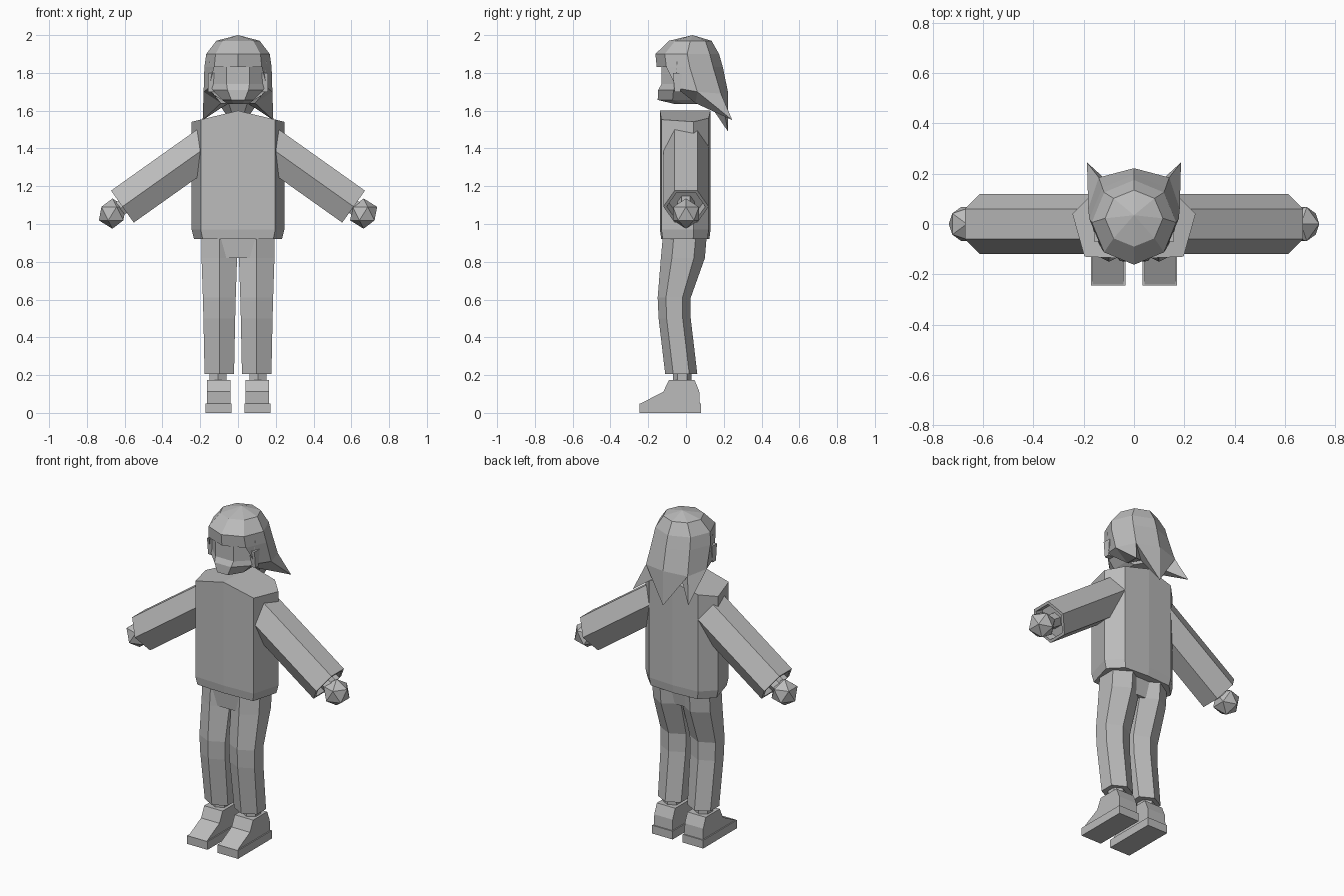
import bpy, bmesh, math
from mathutils import Vector

if "Cube" in bpy.data.objects:
    bpy.data.objects.remove(bpy.data.objects["Cube"])

grey = bpy.data.materials.new("plain_grey")
grey.diffuse_color = (0.5, 0.5, 0.5, 1)
grey.use_nodes = True
grey.node_tree.nodes["Principled BSDF"].inputs["Base Color"].default_value = grey.diffuse_color


def make(name, verts, faces):
    bm = bmesh.new()
    vs = [bm.verts.new(v) for v in verts]
    for f in faces:
        bm.faces.new([vs[i] for i in f])
    bmesh.ops.recalc_face_normals(bm, faces=bm.faces)
    me = bpy.data.meshes.new(name)
    bm.to_mesh(me)
    bm.free()
    me.materials.append(grey)
    ob = bpy.data.objects.new(name, me)
    bpy.context.collection.objects.link(ob)
    return ob


def bridge(rings, n):
    """Side faces between consecutive rings of n points."""
    return [(k * n + i, k * n + (i + 1) % n, (k + 1) * n + (i + 1) % n, (k + 1) * n + i)
            for k in range(rings - 1) for i in range(n)]


def loft(name, rings):
    n, m = len(rings[0]), len(rings)
    faces = bridge(m, n) + [tuple(range(n)), tuple(range((m - 1) * n, m * n))]
    return make(name, [p for r in rings for p in r], faces)


def oval(n, cx, rx, y0, y1, z, turn=0.0):
    """Ring of n points with the first one at the front (plus turn)."""
    cy, ry = (y0 + y1) / 2, (y1 - y0) / 2
    k = 1 / math.cos(math.pi / n) if turn or n == 6 else 1
    ky = k if turn else 1
    return [(cx + k * rx * math.sin(a), cy - ky * ry * math.cos(a), z)
            for a in (2 * math.pi * i / n + turn for i in range(n))]


def tube(name, a, b, r, n, recess=0.0):
    """Straight prism from a to b in the xz plane, optional hollow end."""
    a, b = Vector(a), Vector(b)
    d = (b - a).normalized()
    side = Vector((0, 1, 0))
    up = d.cross(side)

    def ring(c, rad):
        return [c + rad * (math.cos(t) * side + math.sin(t) * up)
                for t in (2 * math.pi * i / n for i in range(n))]
    rings = [ring(a, r), ring(b, r)]
    if recess:
        rings += [ring(b, r * 0.85), ring(b - d * recess, r * 0.8)]
    return loft(name, rings)


# Jacket: eight-sided, sloping shoulders, slightly tucked hem
half = [(0, -.138), (.197, -.13), (.245, .04), (.165, .12), (0, .13)]
section = half + [(-x, y) for x, y in half[3:0:-1]]
levels = [[(x * .95, y * .95, .92) for x, y in section],
          [(x, y, .97) for x, y in section],
          [(x, y, 1.6 - .24 * abs(x)) for x, y in section]]
make("jacket", [p for r in levels for p in r],
     bridge(3, 8) + [tuple(range(8)), (16, 17, 18, 19, 20), (16, 20, 21, 22, 23)])

# Pelvis filling the gap between the legs
loft("pelvis", [oval(4, 0, .09, -.11, .06, .82, math.pi / 4),
                oval(4, 0, .09, -.12, .08, .94, math.pi / 4)])

for s, side in ((1, "left"), (-1, "right")):
    # Trouser leg: hexagon with an edge to the front
    leg = [(.205, .078, -.11, .06), (.5, .084, -.145, .025), (.61, .087, -.15, .025),
           (.82, .094, -.133, .1), (.94, .095, -.122, .11)]
    loft(side + "_leg", [oval(6, s * .099, w, y0, y1, z) for z, w, y0, y1 in leg])
    # Ankle
    loft(side + "_ankle", [oval(6, s * .105, .045, -.07, .03, z) for z in (.15, .23)])
    # Shoe: sole plate and stepped upper
    for part, hw, prof in (
            ("_sole", .069, [(-.245, 0), (.08, 0), (.08, .05), (-.245, .05)]),
            ("_shoe", .062, [(-.24, .05), (.073, .05), (.07, .115), (.045, .175),
                             (-.09, .175), (-.12, .112)])):
        loft(side + part, [[(s * .103 + e * hw, y, z) for y, z in prof] for e in (-1, 1)])
    # Sleeve, wrist and hand
    tube(side + "_sleeve", (s * .15, 0, 1.42), (s * .612, 0, 1.092), .12, 6, .05)
    tube(side + "_wrist", (s * .55, 0, 1.13), (s * .65, 0, 1.065), .045, 6)
    bm = bmesh.new()
    bmesh.ops.create_icosphere(bm, subdivisions=1, radius=.08)
    me = bpy.data.meshes.new(side + "_hand")
    bm.to_mesh(me)
    bm.free()
    me.materials.append(grey)
    hand = bpy.data.objects.new(side + "_hand", me)
    hand.location = (s * .665, 0, 1.055)
    bpy.context.collection.objects.link(hand)

# Face block with a projecting chin
face = [(1.635, .055, -.06, .12), (1.657, .085, -.15, .12), (1.71, .135, -.147, .13),
        (1.74, .145, -.13, .14), (1.86, .15, -.13, .15)]
loft("head", [oval(8, 0, w, y0, y1, z, math.pi / 8) for z, w, y0, y1 in face])

# Ears
for s in (1, -1):
    loft("ear", [[(s * x, y, z) for y, z in ((-.07, 1.8), (-.02, 1.8), (-.03, 1.7), (-.06, 1.7))]
                 for x in (.12, .16)])

# Hair: faceted cap, then side locks and three spikes at the back
cap = [(1.97, .115, -.09, .135), (1.9, .168, -.162, .175), (1.83, .178, -.155, .195)]
verts = [p for z, w, y0, y1 in cap for p in oval(8, 0, w, y0, y1, z)]
faces = bridge(3, 8)
verts.append((0, .035, 2.0))
faces += [(24, i, (i + 1) % 8) for i in range(8)]
verts += [(0, .222, 1.7), (0, .222, 1.49)]            # 25 back, 26 middle tip
base = {}
for s in (1, -1):
    base[s] = k = len(verts)
    verts += [(s * x, y, z) for x, y, z in (
        (.155, -.05, 1.72), (.182, .06, 1.7), (.14, .185, 1.69),   # lower rim
        (.187, .245, 1.55), (.09, .05, 1.64), (.05, .12, 1.64))]   # tip, underside
    a, b, c = (17, 18, 19) if s == 1 else (23, 22, 21)
    faces += [(a, b, k + 1, k), (b, c, k + 2, k + 1), (c, 20, 25, k + 2),
              (k + 1, k + 2, k + 3), (k + 2, 25, 26), (k, k + 1, k + 4),
              (k + 1, k + 3, k + 4), (k + 3, k + 5, k + 4), (k + 3, k + 2, k + 5),
              (k + 2, 26, k + 5)]
faces.append((26, base[1] + 5, base[-1] + 5))
make("hair", verts, faces)
